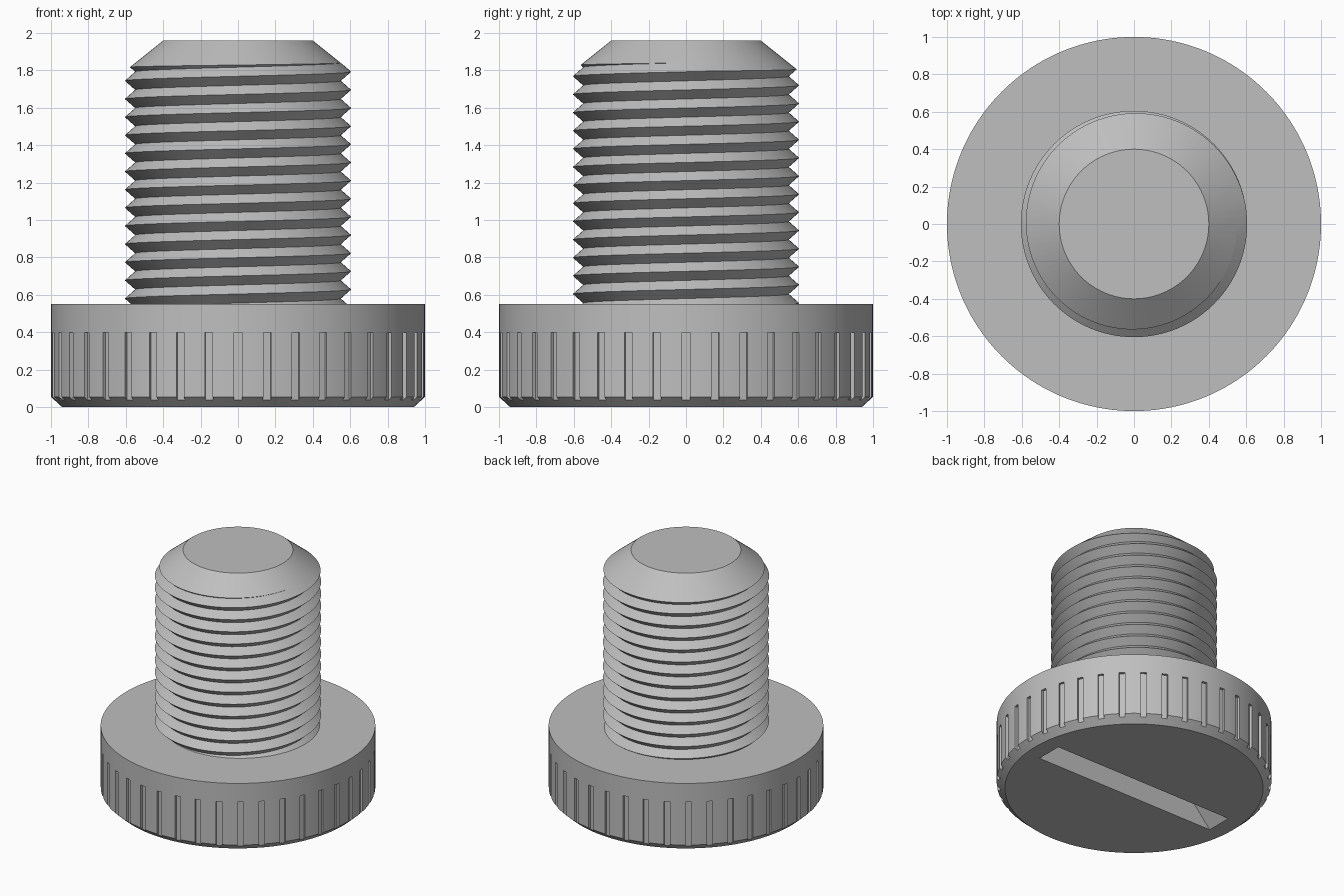
import bpy, bmesh
from math import pi, sin, cos, radians
from mathutils import Matrix

cube = bpy.data.objects.get("Cube")
if cube:
    bpy.data.objects.remove(cube, do_unlink=True)

steel = bpy.data.materials.new("grey_steel")
steel.use_nodes = True
GREY = (0.52, 0.52, 0.52, 1)
steel.diffuse_color = GREY
steel.node_tree.nodes["Principled BSDF"].inputs["Base Color"].default_value = GREY


def finish_mesh(bm, name):
    bmesh.ops.recalc_face_normals(bm, faces=bm.faces)
    mesh = bpy.data.meshes.new(name)
    bm.to_mesh(mesh)
    bm.free()
    mesh.materials.append(steel)
    ob = bpy.data.objects.new(name, mesh)
    bpy.context.collection.objects.link(ob)
    return ob


def lathe(name, profile, steps):
    bm = bmesh.new()
    vs = [bm.verts.new((r, 0, z)) for r, z in profile]
    es = [bm.edges.new(pair) for pair in zip(vs, vs[1:])]
    bmesh.ops.spin(bm, geom=vs + es, cent=(0, 0, 0), axis=(0, 0, 1),
                   angle=2 * pi, steps=steps)
    bmesh.ops.remove_doubles(bm, verts=bm.verts, dist=1e-4)
    return finish_mesh(bm, name)


def select_only(ob):
    bpy.ops.object.select_all(action='DESELECT')
    ob.select_set(True)
    bpy.context.view_layer.objects.active = ob


def cut(ob, tool, operation):
    select_only(ob)
    mod = ob.modifiers.new("cut", 'BOOLEAN')
    mod.operation, mod.object, mod.solver = operation, tool, 'EXACT'
    bpy.ops.object.modifier_apply(modifier=mod.name)
    bpy.data.objects.remove(tool, do_unlink=True)


# Knurled head: chamfered disc
head = lathe("head", [(0, 0), (0.94, 0), (1, 0.055), (1, 0.55), (0, 0.55)], 160)

# Grip grooves around the rim
GROOVES = 40
bm = bmesh.new()
for k in range(GROOVES):
    place = (Matrix.Rotation(2 * pi * k / GROOVES, 4, 'Z')
             @ Matrix.Translation((1.03, 0, 0.15))
             @ Matrix.Diagonal((0.1, 0.043, 0.5, 1)))
    bmesh.ops.create_cube(bm, size=1, matrix=place)
cut(head, finish_mesh(bm, "groove_cutter"), 'DIFFERENCE')

# Driver slot with sloping ends, sunk into the underside
bm = bmesh.new()
side = [bm.verts.new((x, -0.106, z)) for x, z in
        [(-0.9, -0.1), (0.9, -0.1), (0.58, 0.25), (-0.58, 0.25)]]
face = bm.faces.new(side)
wall = bmesh.ops.extrude_face_region(bm, geom=[face])
bmesh.ops.translate(bm, vec=(0, 0.212, 0),
                    verts=[g for g in wall["geom"] if isinstance(g, bmesh.types.BMVert)])
cut(head, finish_mesh(bm, "slot_cutter"), 'DIFFERENCE')

# Threaded shank: crest and root helices joined by two flanks
SEG, PITCH, TURNS = 96, 0.097, 19
CREST, ROOT = 0.605, 0.55
START = 1.793 - 15 * PITCH
LAST = SEG * TURNS
bm = bmesh.new()


def helix(radius, z):
    return [bm.verts.new((radius * cos(2 * pi * i / SEG), radius * sin(2 * pi * i / SEG),
                          z + PITCH * i / SEG)) for i in range(LAST + 1)]


crest, root = helix(CREST, START), helix(ROOT, START + PITCH / 2)
for i in range(LAST):
    bm.faces.new((crest[i], crest[i + 1], root[i + 1], root[i]))
    if i + 1 + SEG <= LAST:
        bm.faces.new((root[i], root[i + 1], crest[i + 1 + SEG], crest[i + SEG]))

# Close both ends of the thread with fans
low = bm.verts.new((0, 0, START))
high = bm.verts.new((0, 0, START + PITCH * TURNS))
for e in [e for e in bm.edges if e.is_boundary]:
    a, b = e.verts
    bm.faces.new((a, b, low if a.co.z < 1 else high))
shank = finish_mesh(bm, "threaded_shank")

# Trim the thread to length with a tapered tip
tip = lathe("tip_trimmer", [(0, 0.5), (0.8, 0.5), (0.8, 1.64), (0.4, 1.96), (0, 1.96)], SEG)
cut(shank, tip, 'INTERSECT')

for ob in (head, shank):
    select_only(ob)
    bpy.ops.object.shade_smooth_by_angle(angle=radians(25))
